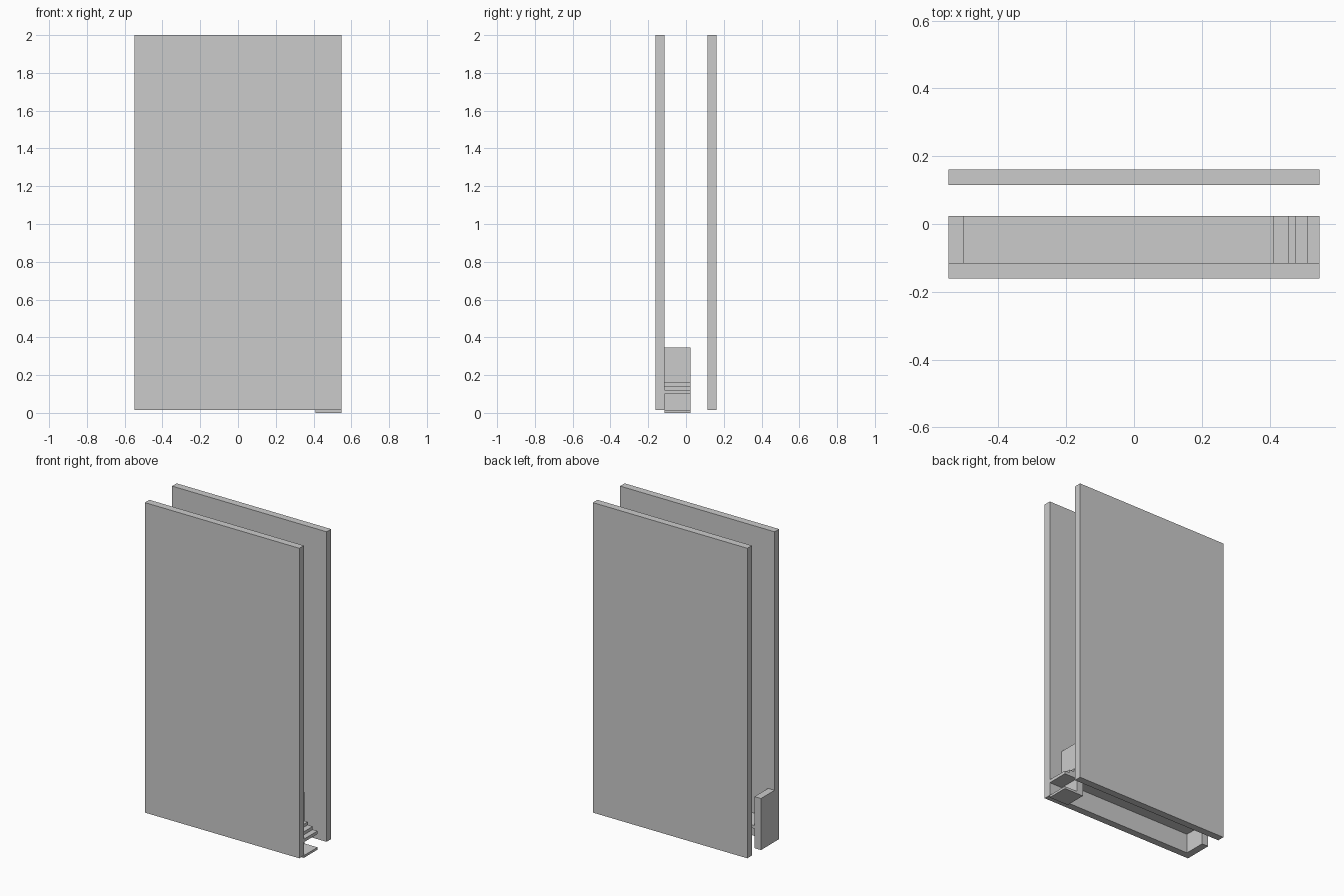
import bpy

if "Cube" in bpy.data.objects:
    bpy.data.objects.remove(bpy.data.objects["Cube"])


def box(name, x, y, z):
    """Axis-aligned box from (min, max) ranges."""
    bpy.ops.mesh.primitive_cube_add(
        size=1, location=[(a + b) / 2 for a, b in (x, y, z)])
    ob = bpy.context.object
    ob.name = name
    ob.scale = [b - a for a, b in (x, y, z)]
    bpy.ops.object.transform_apply(location=False, rotation=False, scale=True)
    return ob


W = 0.547           # half width
T = 0.046           # board thickness
INNER = (-0.115, 0.023)   # depth of the parts behind the front panel

# two tall panels
box("front_panel", (-W, W), (-0.161, -0.115), (0.015, 2.0))
box("back_panel", (-W, W), (0.115, 0.161), (0.015, 2.0))

# end boards of the low tray
box("left_end_board", (-W, -W + T), INNER, (0.015, 0.345))
box("right_end_upper", (0.41, 0.41 + T), INNER, (0.16, 0.345))
box("right_end_lower", (0.41, 0.41 + T), INNER, (0.015, 0.10))

# shelf between the end boards
box("tray_floor", (-W + T, 0.41), INNER, (0.14, 0.16))

# descending steps on the right
for i, end in enumerate((0.478, 0.513, W)):
    top = 0.16 - 0.02 * i
    box(f"step_{i + 1}", (0.41, end), INNER, (top - 0.02, top))

# foot plate on the ground
box("foot_plate", (0.41, W), INNER, (0.0, 0.015))
